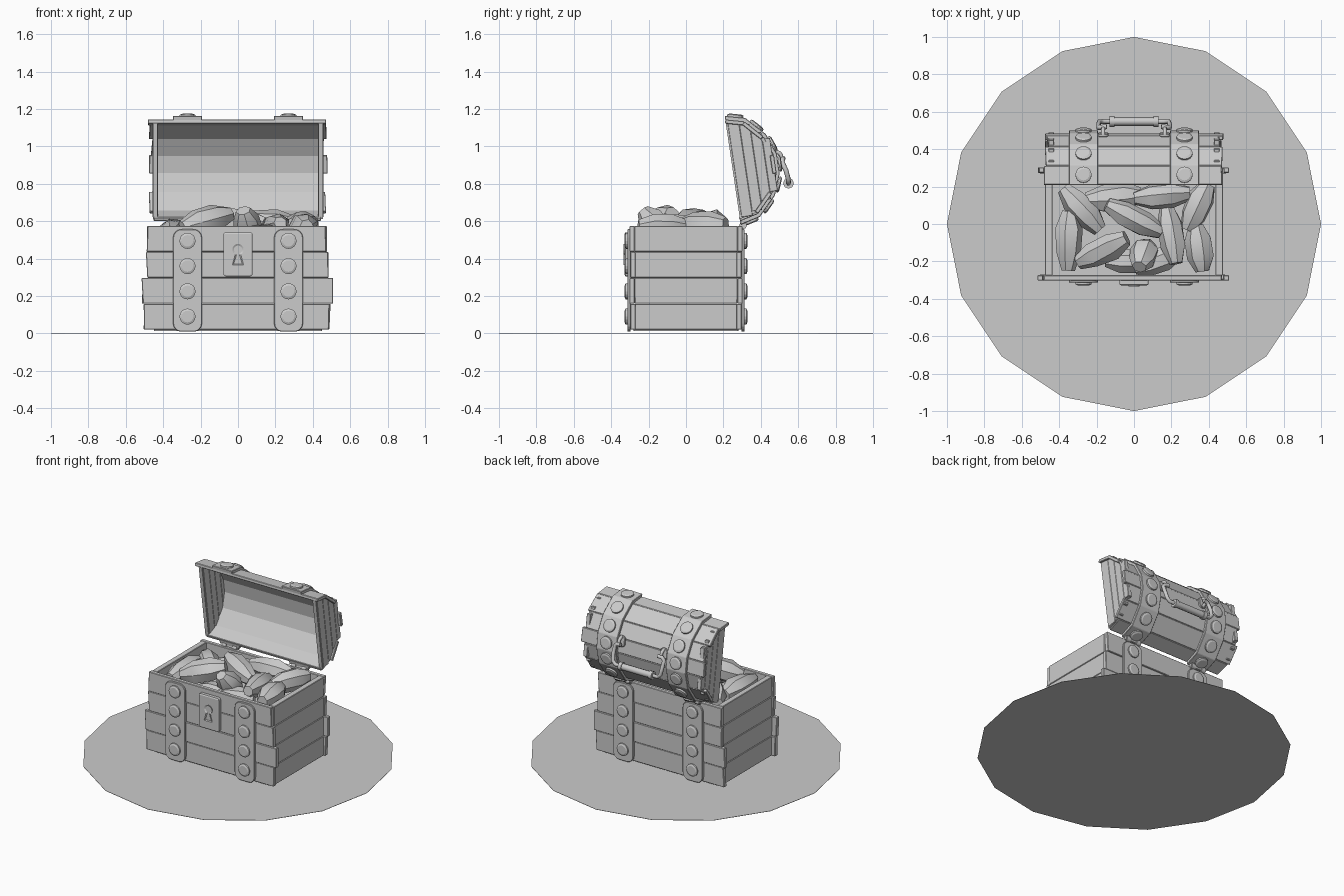
import bpy, bmesh, math, random
from mathutils import Vector, Matrix

random.seed(4)
if "Cube" in bpy.data.objects:
    bpy.data.objects.remove(bpy.data.objects["Cube"])

grey = bpy.data.materials.new("plain_grey")
grey.use_nodes = True
grey.diffuse_color = (0.6, 0.6, 0.6, 1)
grey.node_tree.nodes["Principled BSDF"].inputs["Base Color"].default_value = (0.6, 0.6, 0.6, 1)

X, Y, Z = Vector((1, 0, 0)), Vector((0, 1, 0)), Vector((0, 0, 1))


def frame(origin, u, v, w):
    m = Matrix((u, v, w)).transposed().to_4x4()
    m.translation = origin
    return m


def finish(name, bm, smooth=None):
    bmesh.ops.recalc_face_normals(bm, faces=bm.faces)
    mesh = bpy.data.meshes.new(name)
    bm.to_mesh(mesh)
    bm.free()
    mesh.materials.append(grey)
    ob = bpy.data.objects.new(name, mesh)
    bpy.context.collection.objects.link(ob)
    if smooth:
        bpy.ops.object.select_all(action='DESELECT')
        ob.select_set(True)
        bpy.context.view_layer.objects.active = ob
        bpy.ops.object.shade_smooth_by_angle(angle=math.radians(smooth))
    return ob


def prism(name, outline, m, depth, inset=None, bevel=0, smooth=None):
    """Extrude a 2D outline along the frame's third axis."""
    bm = bmesh.new()
    base = bm.faces.new([bm.verts.new((p[0], p[1], 0)) for p in outline])
    top = bmesh.ops.extrude_face_region(bm, geom=[base])["geom"]
    bmesh.ops.translate(bm, vec=(0, 0, depth), verts=[g for g in top if isinstance(g, bmesh.types.BMVert)])
    bmesh.ops.recalc_face_normals(bm, faces=bm.faces)
    if inset:
        bm.faces.ensure_lookup_table()
        cap = max(bm.faces, key=lambda f: f.calc_center_median().z)
        bmesh.ops.inset_individual(bm, faces=[cap], thickness=inset[0], depth=inset[1])
    if bevel:
        bmesh.ops.bevel(bm, geom=list(bm.edges), offset=bevel, segments=1, affect='EDGES')
    bm.transform(m)
    return finish(name, bm, smooth)


def arc(cx, cy, r, a0, a1, n):
    return [(cx + r * math.cos(math.radians(a0 + (a1 - a0) * i / n)),
             cy + r * math.sin(math.radians(a0 + (a1 - a0) * i / n))) for i in range(n + 1)]


def rounded(w, h, r):
    pts = []
    for k, (sx, sy) in enumerate(((1, 1), (-1, 1), (-1, -1), (1, -1))):
        pts += arc(sx * (w / 2 - r), sy * (h / 2 - r), r, k * 90, k * 90 + 90, 4)
    return pts


def plank(name, m, left, right, height, thick, skew=0.006):
    j = lambda: random.uniform(-skew, skew)
    h = height / 2 - 0.001
    prism(name, [(left + j(), -h), (right + j(), -h), (right + j(), h), (left + j(), h)],
          m, thick, bevel=0.003)


def rivet(name, origin, u, v, w):
    prism(name, arc(0, 0, 0.043, 0, 337.5, 15), frame(origin, u, v, w), 0.011, inset=(0.012, 0.005))


def tube(name, pts, r):
    """Round bar along a smooth path."""
    cu = bpy.data.curves.new(name, 'CURVE')
    cu.dimensions = '3D'
    cu.bevel_depth, cu.bevel_resolution, cu.use_fill_caps = r, 2, True
    sp = cu.splines.new('POLY')
    sp.points.add(len(pts) - 1)
    for p, c in zip(sp.points, pts):
        p.co = (*c, 1)
    cu.materials.append(grey)
    bpy.context.collection.objects.link(bpy.data.objects.new(name, cu))


# ground disc
prism("ground_disc", arc(0, 0, 1, 0, 337.5, 15), Matrix(), 0.002)

# chest body: four rows of boards per wall
rows = [(0.09, 0.50, 0.49), (0.228, 0.512, 0.505), (0.366, 0.49, 0.48), (0.505, 0.483, 0.47)]
for i, (z, l, r) in enumerate(rows):
    for side, s in (("front", -1), ("back", 1)):
        out = 0.298 + 0.004 * (i % 2)
        plank(f"{side}_board_{i}", frame((0, s * out, z), X, Z, -s * Y), -l, r, 0.139, 0.028)
    for side, s in (("left", 1), ("right", -1)):
        plank(f"{side}_board_{i}", frame((s * 0.476, 0, z), Y, Z, -s * X), -0.275, 0.275, 0.139, 0.04, 0.001)
prism("chest_floor", rounded(0.9, 0.56, 0.01), frame((0, 0, 0.012), X, Y, Z), 0.03)
prism("treasure_bed", rounded(0.88, 0.56, 0.01), frame((0, 0, 0.43), X, Y, Z), 0.03)

# body bands with rivets
for x in (-0.27, 0.27):
    for side, s in (("front", -1), ("back", 1)):
        prism(f"{side}_band", rounded(0.155, 0.548, 0.045), frame((x, s * 0.296, 0.283), X, Z, s * Y),
              0.018, bevel=0.003)
        for k in range(4):
            rivet(f"{side}_band_rivet", Vector((x, s * 0.312, 0.09 + 0.135 * k)), X, Z, s * Y)

# lock with keyhole
prism("lock_plate", rounded(0.155, 0.235, 0.012), frame((0, -0.298, 0.423), X, Z, -Y), 0.026, inset=(0.008, 0.004))
keyhole = arc(0, 0.02, 0.031, -60, 240, 12) + [(-0.03, -0.062), (0.03, -0.062)]
prism("keyhole_rim", keyhole, frame((0, -0.326, 0.428), X, Z, -Y), 0.007, inset=(0.011, -0.006))

# lid: hinge frame with A along the opening and N towards the crown
H = Vector((0, 0.29, 0.60))
A = Vector((0, -0.146, 0.989)).normalized()
N = Vector((0, A.z, -A.y))
half = [(0, 0), (0.025, 0.1), (0.12, 0.19), (0.225, 0.23)]
profile = half + [(0.55 - a, n) for a, n in reversed(half)]


def lid_point(a, n, x=0):
    return H + A * a + N * n + X * x


ends = [0.455, 0.475, 0.455, 0.48, 0.46, 0.475, 0.478]
for i, (p, q) in enumerate(zip(profile, profile[1:])):
    P, Q = lid_point(*p), lid_point(*q)
    T = (Q - P).normalized()
    W = X.cross(T)
    W = W if W.dot((P + Q) / 2 - lid_point(0.275, 0)) > 0 else -W
    plank(f"lid_board_{i}", frame((P + Q) / 2, X, T, -W), -ends[i], ends[i] - 0.006, (Q - P).length, 0.022)
    for x in (-0.27, 0.27):
        rivet("lid_band_rivet", (P + Q) / 2 + X * x + W * 0.018, X, T, W)


def scaled(k):
    return [(0.275 + (a - 0.275) * k, n * k) for a, n in profile]


# lid end panels made of upright boards, and lid bands
cuts = [0.01, 0.07, 0.125, 0.18, 0.222]
for side, x in (("left", 0.43), ("right", -0.455)):
    prism(f"{side}_lid_end", scaled(0.96), frame(lid_point(0, 0, x), A, N, X), 0.025)
    for lo, hi in zip(cuts, cuts[1:]):
        edge = 0.02 + 0.11 * max(0, (hi - 0.1) / 0.12)
        prism(f"{side}_lid_end_board", [(edge, lo), (0.55 - edge, lo), (0.55 - edge, hi), (edge, hi)],
              frame(lid_point(0, 0, x - 0.002), A, N, X), 0.029, bevel=0.002)
for x in (-0.27, 0.27):
    prism("lid_band", scaled(1.07) + scaled(0.97)[::-1], frame(lid_point(0, 0, x - 0.0775), A, N, X), 0.155, bevel=0.003)
    # hinge knuckles
    tube("hinge_pin", [(x - 0.06, 0.305, 0.578), (x + 0.06, 0.305, 0.578)], 0.014)
    for dx in (-0.04, 0.04):
        tube("hinge_knuckle", [(x + dx - 0.016, 0.305, 0.578), (x + dx + 0.016, 0.305, 0.578)], 0.021)
    prism("hinge_leaf", rounded(0.11, 0.06, 0.01), frame((x, 0.302, 0.595), X, Z, Y), 0.012)

# carrying handle on the crown of the lid
for s in (-1, 1):
    prism("handle_mount", rounded(0.055, 0.075, 0.02), frame(lid_point(0.31, 0.228, s * 0.165), X, A, N), 0.016, bevel=0.003)
    tube("handle_eye", [lid_point(0.31 + a, 0.24 + n, s * 0.165) for a, n in arc(0, 0, 0.028, 0, 180, 8)], 0.011)
    tube("handle_collar", [(s * 0.105, 0.548, 0.803), (s * 0.13, 0.548, 0.803)], 0.029)
bail = [(0.19, 0.515, 0.915), (0.19, 0.535, 0.87), (0.185, 0.547, 0.825), (0.165, 0.548, 0.803), (0.1, 0.548, 0.803)]
bail = [(0.145, 0.52, 0.935), (0.175, 0.517, 0.932)] + bail
tube("handle_bail", bail + [(-x, y, z) for x, y, z in reversed(bail)], 0.013)
tube("handle_grip", [(-0.11, 0.548, 0.803), (0, 0.548, 0.803), (0.11, 0.548, 0.803)], 0.023)


# treasure: long faceted nuggets
def nugget(x, y, z, angle, length, width, tilt=0):
    bm = bmesh.new()
    phase = random.uniform(0, 1)
    for t, r in ((-0.5, 0.5), (-0.2, 0.95), (0.2, 1), (0.5, 0.55)):
        for k in range(7):
            a = phase + k * math.tau / 7
            rr = r * width / 2 * random.uniform(0.92, 1.08)
            bm.verts.new((t * length, rr * math.cos(a), rr * math.sin(a)))
    bmesh.ops.convex_hull(bm, input=bm.verts)
    bm.transform(Matrix.Translation((x, y, z)) @ Matrix.Rotation(math.radians(angle), 4, 'Z')
                 @ Matrix.Rotation(math.radians(tilt), 4, 'Y'))
    finish("nugget", bm, 28)


for spec in ((-0.28, 0.08, 0.54, -48, 0.30, 0.15), (-0.35, -0.09, 0.54, 88, 0.32, 0.15),
             (-0.17, -0.14, 0.60, 27, 0.30, 0.15, -14), (0, 0.03, 0.60, -27, 0.33, 0.14, 6),
             (0.15, 0.15, 0.59, 5, 0.30, 0.14), (0.2, -0.06, 0.57, 100, 0.31, 0.14, 8),
             (0.34, 0.09, 0.58, 65, 0.27, 0.15), (0.35, -0.13, 0.57, 98, 0.25, 0.15),
             (0.05, -0.17, 0.58, 70, 0.20, 0.15, 50), (-0.03, -0.2, 0.51, 0, 0.25, 0.13),
             (-0.11, 0.14, 0.53, 5, 0.30, 0.15), (0.12, -0.2, 0.52, 20, 0.25, 0.13)):
    nugget(*spec)
